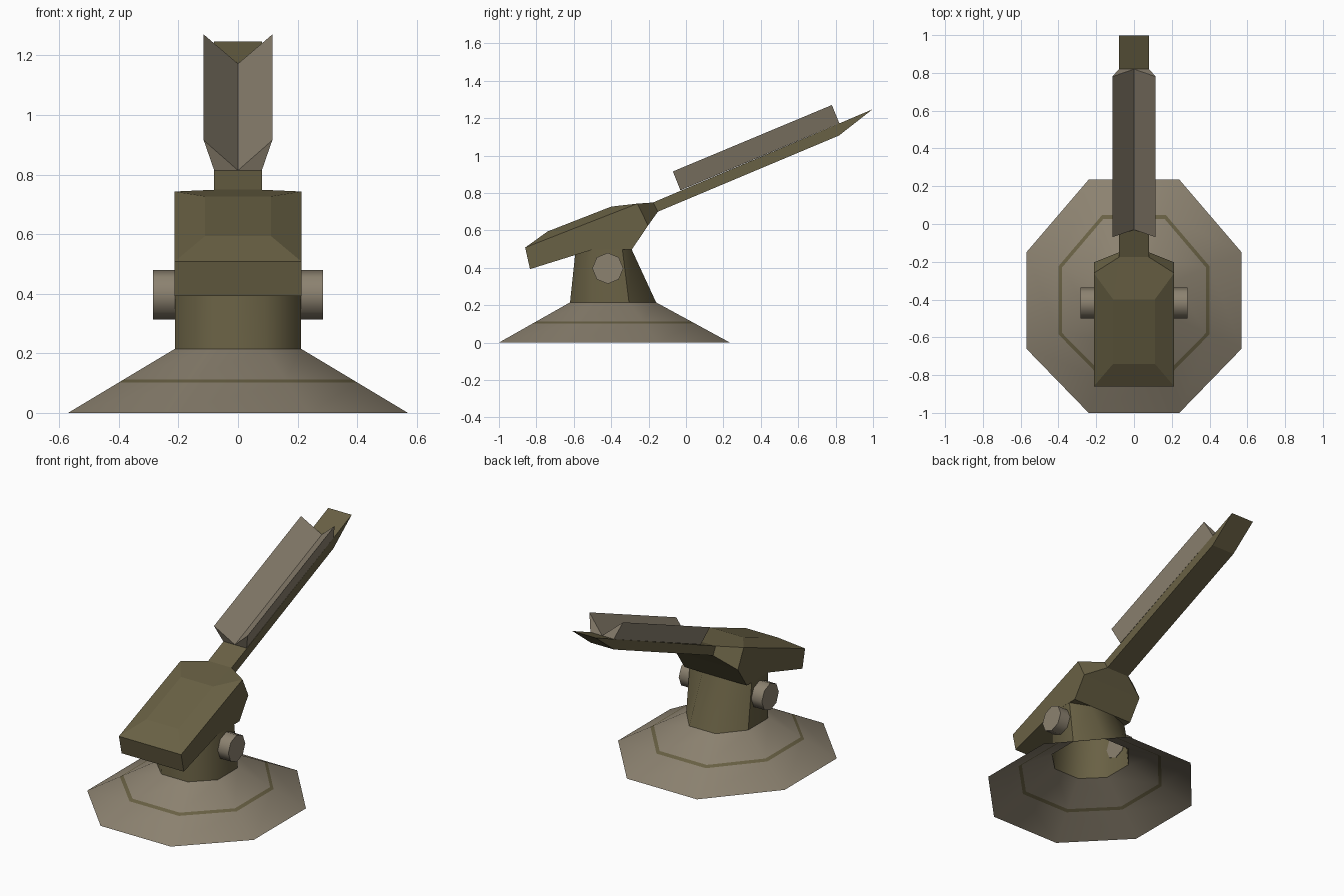
import bpy, bmesh, math
from mathutils import Matrix

if "Cube" in bpy.data.objects:
    bpy.data.objects.remove(bpy.data.objects["Cube"])


def material(name, rgb):
    m = bpy.data.materials.new(name)
    m.diffuse_color = (*rgb, 1)
    m.use_nodes = True
    m.node_tree.nodes["Principled BSDF"].inputs["Base Color"].default_value = m.diffuse_color
    return m


OLIVE = material("olive", (0.141, 0.119, 0.058))
BROWN = material("grey_brown", (0.262, 0.223, 0.162))


def finish(bm, name, mats, smooth=None):
    bmesh.ops.remove_doubles(bm, verts=bm.verts, dist=1e-5)
    bmesh.ops.recalc_face_normals(bm, faces=bm.faces)
    me = bpy.data.meshes.new(name)
    bm.to_mesh(me)
    bm.free()
    for m in mats:
        me.materials.append(m)
    ob = bpy.data.objects.new(name, me)
    bpy.context.collection.objects.link(ob)
    if smooth:
        bpy.ops.object.select_all(action='DESELECT')
        ob.select_set(True)
        bpy.context.view_layer.objects.active = ob
        bpy.ops.object.shade_smooth_by_angle(angle=math.radians(smooth))
    return ob


def mirrored_solid(name, pts, sides, loop, mat):
    """Right-half points: side faces are mirrored, the loop is bridged across x=0."""
    bm = bmesh.new()
    r = [bm.verts.new(p) for p in pts]
    l = [bm.verts.new((-x, y, z)) for x, y, z in pts]
    for f in sides:
        bm.faces.new([r[i] for i in f])
        bm.faces.new([l[i] for i in reversed(f)])
    for a, b in zip(loop, loop[1:] + loop[:1]):
        bm.faces.new((r[a], r[b], l[b], l[a]))
    return finish(bm, name, [mat])


def octagon(half, z):
    """Eight points from four right-hand (x, y) points."""
    return [(x, y, z) for x, y in half] + [(-x, y, z) for x, y in reversed(half)]


def lofted(name, rings, mats, band=None, smooth=30):
    bm = bmesh.new()
    vs = [[bm.verts.new(p) for p in ring] for ring in rings]
    for k, (a, b) in enumerate(zip(vs, vs[1:])):
        for i in range(8):
            j = (i + 1) % 8
            f = bm.faces.new((a[i], a[j], b[j], b[i]))
            f.material_index = int(k == band)
    return finish(bm, name, mats, smooth)


# Flared open base with a painted ring
foot = [(0.24, -1.0), (0.57, -0.66), (0.57, -0.15), (0.24, 0.235)]
neck = [(0.09, -0.62), (0.212, -0.50), (0.212, -0.305), (0.09, -0.16)]
H = 0.215


def base_ring(t):
    return octagon([(a + (c - a) * t, b + (d - b) * t)
                    for (a, b), (c, d) in zip(foot, neck)], H * t)


lofted("base", [base_ring(t) for t in (0, 0.475, 0.525, 1)], [BROWN, OLIVE], band=1)

# Pedestal
top = [(0.09, -0.59), (0.212, -0.50), (0.212, -0.34), (0.09, -0.29)]
lofted("pedestal", [octagon(neck, H), octagon(top, 0.497)], [OLIVE], smooth=50)

# Gun body with hipped top and chamfered shoulders
W = 0.213
mirrored_solid("body", [
    (W, -0.834, 0.393), (W, -0.86, 0.508), (0.11, -0.74, 0.594),
    (0.11, -0.40, 0.727), (0.08, -0.176, 0.749), (0.08, -0.15, 0.70),
    (W, -0.203, 0.626), (W, -0.29, 0.497), (W, -0.50, 0.497),
    (W, -0.26, 0.743)],
    [(0, 1, 9, 6, 7, 8), (9, 4, 5, 6), (1, 2, 3, 9), (9, 3, 4)],
    list(range(9)), OLIVE)

# Rail with a slanted tip
mirrored_solid("rail", [
    (0.08, -0.176, 0.749), (0.08, 0.997, 1.247),
    (0.08, 0.818, 1.107), (0.08, -0.15, 0.70)],
    [(0, 1, 2, 3)], [0, 1, 2, 3], OLIVE)

# V-shaped trough lying on the rail
mirrored_solid("trough", [
    (0, -0.03, 0.814), (0.08, -0.03, 0.814), (0.115, -0.07, 0.915),
    (0, 0.82, 1.172), (0.08, 0.82, 1.172), (0.115, 0.78, 1.27)],
    [(0, 1, 2), (3, 5, 4), (0, 2, 5, 3), (1, 4, 5, 2), (0, 3, 4, 1)],
    [], BROWN)

# Pivot bolts on both sides
for side, label in ((1, "right"), (-1, "left")):
    bm = bmesh.new()
    bmesh.ops.create_cone(
        bm, cap_ends=True, segments=8, radius1=0.083, radius2=0.083, depth=0.075,
        matrix=Matrix.Translation((side * 0.247, -0.418, 0.397))
        @ Matrix.Rotation(math.pi / 2, 4, 'Y'))
    finish(bm, "pivot_bolt_" + label, [BROWN], 50)
